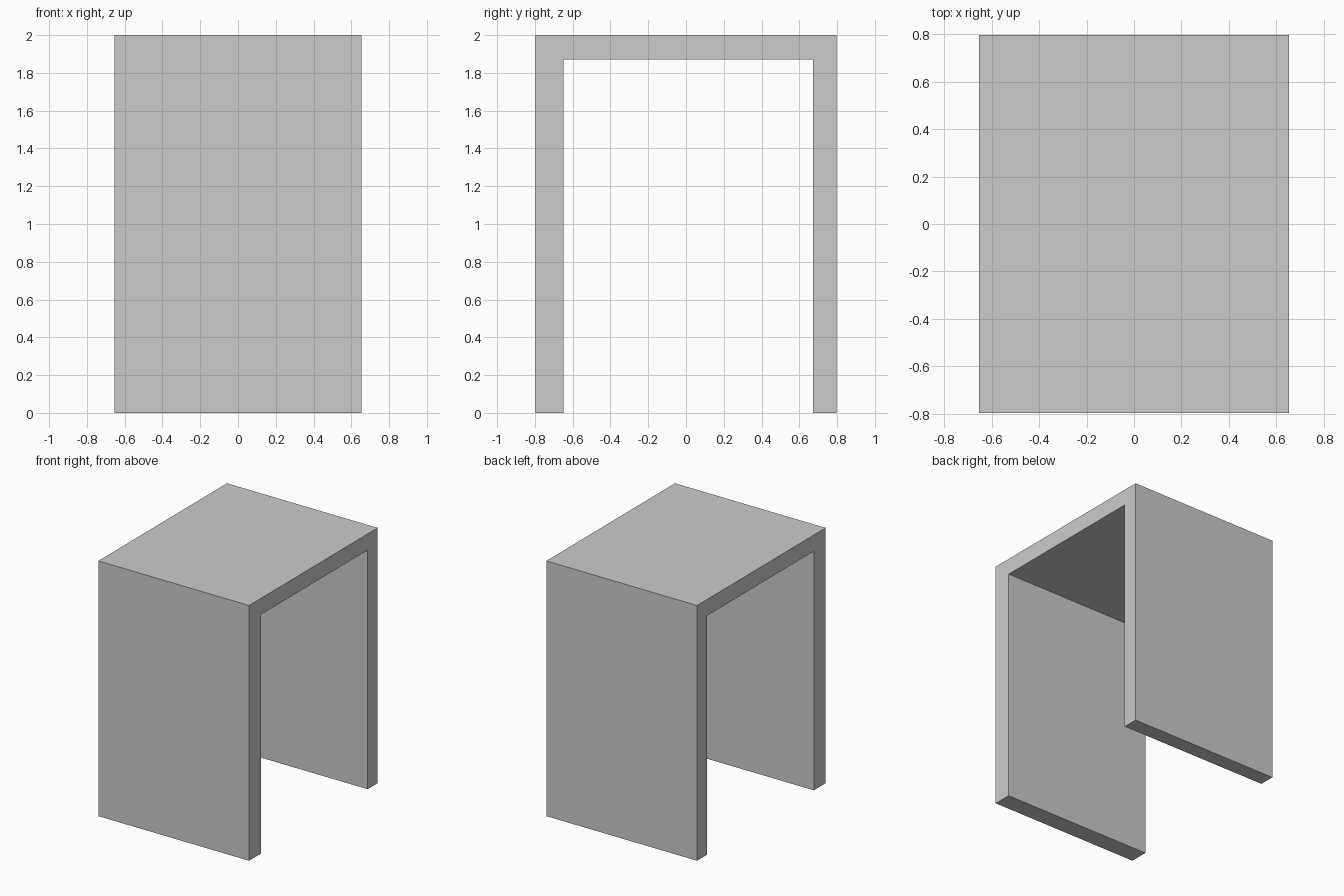
import bpy
import bmesh

if "Cube" in bpy.data.objects:
    bpy.data.objects.remove(bpy.data.objects["Cube"])

HALF_W, HALF_D, HEIGHT = 0.653, 0.796, 2.0
FRONT_IN, BACK_IN, UNDERSIDE = -0.649, 0.672, 1.872

# Arch cross-section in the y-z plane (front wall slightly thicker than back)
profile = [
    (-HALF_D, 0), (FRONT_IN, 0), (FRONT_IN, UNDERSIDE), (BACK_IN, UNDERSIDE),
    (BACK_IN, 0), (HALF_D, 0), (HALF_D, HEIGHT), (-HALF_D, HEIGHT),
]

# Extrude the cross-section across the full width
bm = bmesh.new()
face = bm.faces.new([bm.verts.new((-HALF_W, y, z)) for y, z in profile])
extruded = bmesh.ops.extrude_face_region(bm, geom=[face], use_keep_orig=True)
moved = [g for g in extruded["geom"] if isinstance(g, bmesh.types.BMVert)]
bmesh.ops.translate(bm, verts=moved, vec=(2 * HALF_W, 0, 0))
bmesh.ops.recalc_face_normals(bm, faces=bm.faces)

mesh = bpy.data.meshes.new("arch_frame")
bm.to_mesh(mesh)
bm.free()
bpy.context.collection.objects.link(bpy.data.objects.new("arch_frame", mesh))
